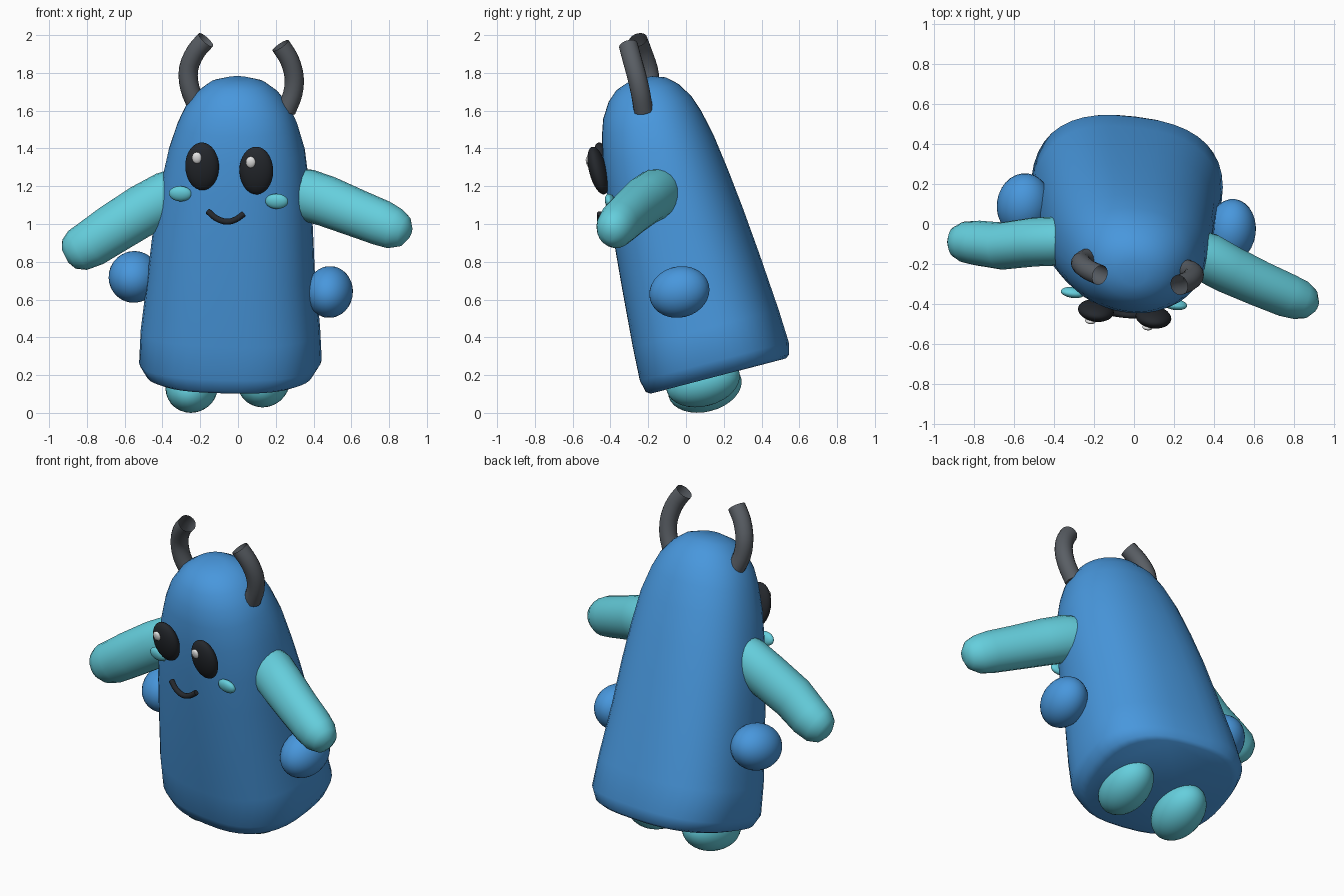
import bpy, bmesh, math
from mathutils import Vector, Matrix

if "Cube" in bpy.data.objects:
    bpy.data.objects.remove(bpy.data.objects["Cube"])


def material(name, rgb):
    m = bpy.data.materials.new(name)
    m.diffuse_color = (*rgb, 1)
    m.use_nodes = True
    m.node_tree.nodes["Principled BSDF"].inputs["Base Color"].default_value = m.diffuse_color
    return m


BLUE = material("blue", (0.065, 0.31, 0.72))
TEAL = material("teal", (0.13, 0.62, 0.72))
GREY = material("grey", (0.10, 0.112, 0.128))
BLACK = material("black", (0.018, 0.021, 0.026))
WHITE = material("white", (0.8, 0.8, 0.8))

# Leaning frame shared by the body, face and feet
ax = Vector((0.992, -0.12, -0.03)).normalized()
ay = Vector((0.12, 0.96, 0.25))
ay = (ay - ax * ay.dot(ax)).normalized()
LEAN = Matrix((ax, ay, ax.cross(ay))).transposed()


def finish(name, bm, mat, angle=50):
    bmesh.ops.recalc_face_normals(bm, faces=bm.faces)
    mesh = bpy.data.meshes.new(name)
    bm.to_mesh(mesh)
    bm.free()
    ob = bpy.data.objects.new(name, mesh)
    bpy.context.collection.objects.link(ob)
    mesh.materials.append(mat)
    bpy.ops.object.select_all(action="DESELECT")
    ob.select_set(True)
    bpy.context.view_layer.objects.active = ob
    bpy.ops.object.shade_smooth_by_angle(angle=math.radians(angle))
    return ob


def loft(name, rings, mat, cap_start=True, cap_end=True):
    bm = bmesh.new()
    loops = [[bm.verts.new(p) for p in ring] for ring in rings]
    n = len(loops[0])
    for a, b in zip(loops, loops[1:]):
        for i in range(n):
            j = (i + 1) % n
            bm.faces.new((a[i], a[j], b[j], b[i]))
    if cap_start:
        bm.faces.new(loops[0][::-1])
    if cap_end:
        bm.faces.new(loops[-1])
    return finish(name, bm, mat)


def tube(name, path, mat, sides=20, stretch=1.0, cap_end=True):
    """Path items are x, y, z, radius; stretch widens the upright direction."""
    pts = [Vector(p[:3]) for p in path]
    rings = []
    for i, p in enumerate(path):
        t = (pts[min(i + 1, len(pts) - 1)] - pts[max(i - 1, 0)]).normalized()
        side = t.cross(Vector((0, 1, 0))).normalized()
        depth = side.cross(t)
        rings.append([pts[i] + p[3] * (side * math.cos(a) * stretch + depth * math.sin(a))
                      for a in (2 * math.pi * k / sides for k in range(sides))])
    return loft(name, rings, mat, True, cap_end)


def smooth_path(path, steps=5):
    """Catmull-Rom subdivision of a short list of points."""
    ps = [Vector(p) for p in path]
    ps = [2 * ps[0] - ps[1]] + ps + [2 * ps[-1] - ps[-2]]
    out = []
    for a, b, c, d in zip(ps, ps[1:], ps[2:], ps[3:]):
        for k in range(steps):
            t = k / steps
            out.append(0.5 * (2 * b + (c - a) * t + (2 * a - 5 * b + 4 * c - d) * t * t
                              + (3 * b - a - 3 * c + d) * t ** 3))
    return out + [ps[-2]]


def blob(name, centre, radii, mat, rot=LEAN):
    bm = bmesh.new()
    bmesh.ops.create_uvsphere(bm, u_segments=28, v_segments=16, radius=1)
    m = Matrix.Translation(centre) @ rot.to_4x4() @ Matrix.Diagonal((*radii, 1))
    bmesh.ops.transform(bm, matrix=m, verts=bm.verts)
    return finish(name, bm, mat, 180)


# Body: squarish rings stacked along the lean: height, x radius, y radius, x shift
profile = [(0, 0.40, 0.365, 0), (0.015, 0.44, 0.385, 0), (0.08, 0.48, 0.40, 0),
           (0.26, 0.472, 0.392, 0), (0.57, 0.44, 0.37, 0.005), (0.83, 0.42, 0.348, 0.015),
           (1.04, 0.394, 0.326, 0.025), (1.24, 0.36, 0.30, 0.035), (1.38, 0.317, 0.27, 0.038),
           (1.47, 0.277, 0.24, 0.04), (1.55, 0.215, 0.19, 0.04), (1.60, 0.15, 0.135, 0.04),
           (1.625, 0.07, 0.065, 0.04)]


def spow(v, e):
    return math.copysign(abs(v) ** e, v)


rings = []
for h, rx, ry, cx in profile:
    e = 2 / (2.6 - 0.5 * h / 1.625)
    angles = [2 * math.pi * k / 40 for k in range(40)]
    rings.append([Vector((-0.04, 0.17, 0.195)) + LEAN @ Vector(
        (cx + rx * spow(math.cos(a), e), ry * spow(math.sin(a), e), h)) for a in angles])
loft("body", rings, BLUE)

# Arms with rounded ends
tube("left_arm", [(-0.30, -0.08, 1.18, 0.11), (-0.37, -0.085, 1.145, 0.122),
                  (-0.50, -0.09, 1.075, 0.122), (-0.66, -0.11, 0.975, 0.118),
                  (-0.78, -0.095, 0.895, 0.112), (-0.85, -0.09, 0.86, 0.102),
                  (-0.895, -0.09, 0.84, 0.075), (-0.915, -0.09, 0.83, 0.035)],
     TEAL, stretch=1.12)
tube("right_arm", [(0.29, -0.13, 1.175, 0.11), (0.36, -0.165, 1.155, 0.125),
                   (0.47, -0.225, 1.12, 0.122), (0.62, -0.295, 1.06, 0.115),
                   (0.76, -0.355, 1.005, 0.11), (0.83, -0.38, 0.975, 0.10),
                   (0.88, -0.40, 0.96, 0.075), (0.905, -0.41, 0.95, 0.035)],
     TEAL, stretch=1.1)

# Side nubs
blob("left_side_nub", (-0.55, 0.095, 0.72), (0.135, 0.16, 0.135), BLUE)
blob("right_side_nub", (0.485, -0.035, 0.64), (0.123, 0.162, 0.135), BLUE)

# Feet
blob("left_foot", (-0.245, 0.10, 0.136), (0.138, 0.20, 0.13), TEAL)
blob("right_foot", (0.135, 0.09, 0.165), (0.138, 0.20, 0.13), TEAL)

# Horns: bent tubes, open at the tip
horns = {"left_horn": [(-0.215, -0.165, 1.62), (-0.255, -0.185, 1.72), (-0.262, -0.20, 1.82),
                       (-0.225, -0.23, 1.91), (-0.17, -0.255, 1.975)],
         "right_horn": [(0.255, -0.225, 1.60), (0.29, -0.24, 1.69), (0.297, -0.26, 1.78),
                        (0.272, -0.285, 1.87), (0.225, -0.305, 1.945)]}
for name, path in horns.items():
    tube(name, [(*p, 0.051) for p in smooth_path(path, 3)], GREY, 16, cap_end=False)

# Face: eyes with highlights, cheeks
for side, eye, shine, cheek in (
        ("left", (-0.19, -0.432, 1.305), (-0.218, -0.484, 1.35), (-0.305, -0.342, 1.16)),
        ("right", (0.097, -0.465, 1.283), (0.067, -0.515, 1.327), (0.205, -0.402, 1.12))):
    blob(side + "_eye", eye, (0.09, 0.047, 0.13), BLACK)
    blob(side + "_eye_highlight", shine, (0.026, 0.014, 0.031), WHITE)
    blob(side + "_cheek", cheek, (0.061, 0.026, 0.041), TEAL)

# Mouth: thin smiling tube
smile = [(-0.16, -0.425, 1.068), (-0.115, -0.442, 1.03), (-0.06, -0.452, 1.012),
         (-0.01, -0.456, 1.025), (0.032, -0.455, 1.055)]
tube("mouth", [(*p, 0.016) for p in smooth_path(smile, 4)], BLACK, 10)
